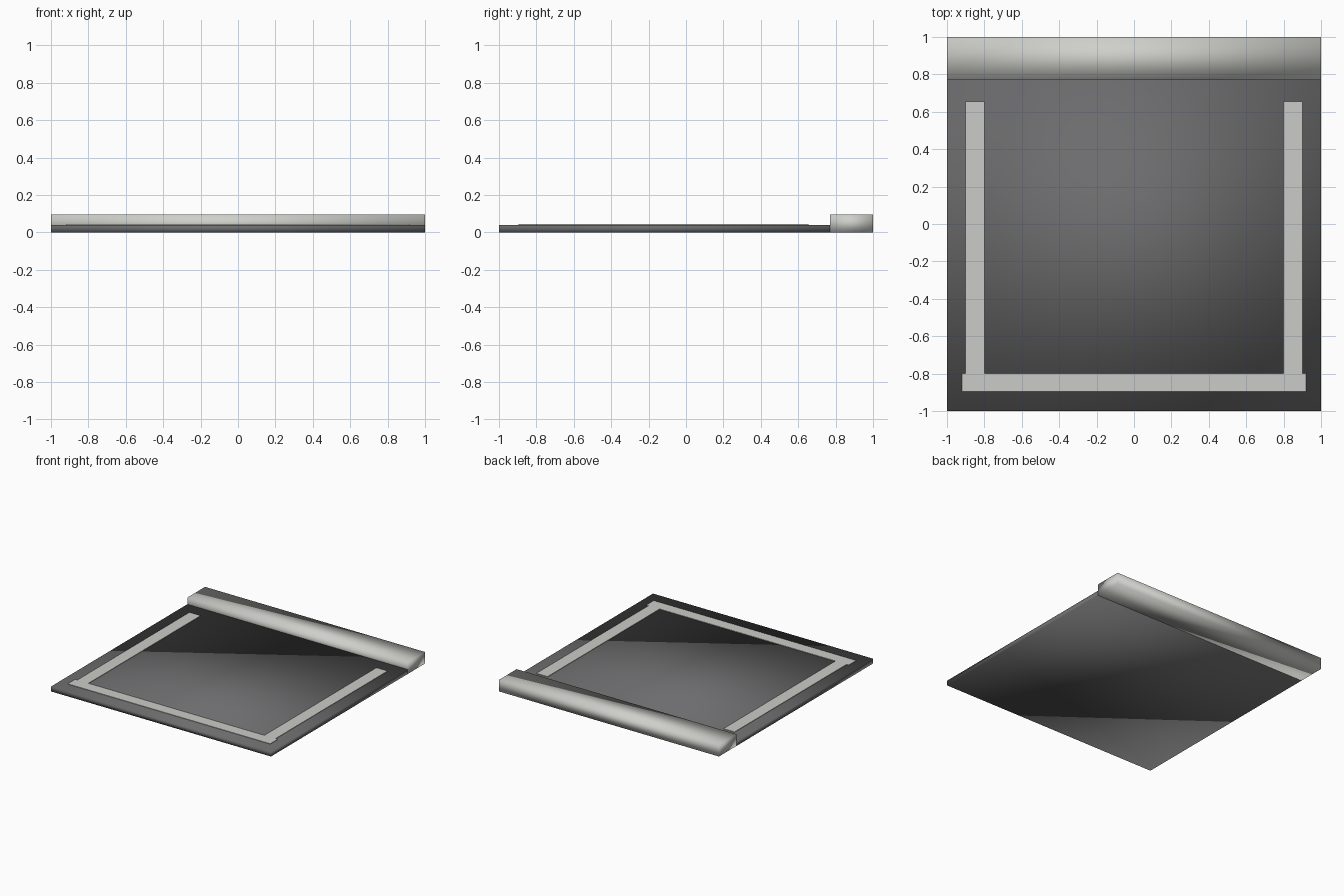
import bpy

cube = bpy.data.objects.get("Cube")
if cube:
    bpy.data.objects.remove(cube, do_unlink=True)


def material(name, colour):
    mat = bpy.data.materials.new(name)
    mat.use_nodes = True
    mat.diffuse_color = colour
    bsdf = next(n for n in mat.node_tree.nodes if n.type == "BSDF_PRINCIPLED")
    bsdf.inputs["Base Color"].default_value = colour
    return mat


def box(name, low, high, mat, smooth=False):
    """Axis-aligned box between two corners."""
    centre = [(a + b) / 2 for a, b in zip(low, high)]
    bpy.ops.mesh.primitive_cube_add(size=1, location=centre)
    obj = bpy.context.object
    obj.name = name
    obj.scale = [b - a for a, b in zip(low, high)]
    bpy.ops.object.transform_apply(location=False, rotation=False, scale=True)
    obj.data.materials.append(mat)
    if smooth:
        bpy.ops.object.shade_smooth()
    return obj


asphalt = material("asphalt grey", (0.15, 0.15, 0.155, 1))
concrete = material("concrete grey", (0.62, 0.62, 0.59, 1))
paint = material("line paint", (0.60, 0.60, 0.58, 1))

TOP = 0.04      # road surface height
KERB = 0.77     # front edge of the kerb
LINE = TOP + 0.004

# Paved slab and raised kerb along the back
box("parking_slab", (-1, -1, 0), (1, KERB, TOP), asphalt, True)
box("kerb", (-1, KERB, 0), (1, 1, 0.095), concrete, True)

# Painted bay markings
box("front_line", (-0.92, -0.895, TOP - 0.002), (0.92, -0.80, LINE), paint)
for name, x in (("left_line", 0.85), ("right_line", -0.85)):
    box(name, (x - 0.05, -0.80, TOP - 0.002), (x + 0.05, 0.655, LINE), paint)
